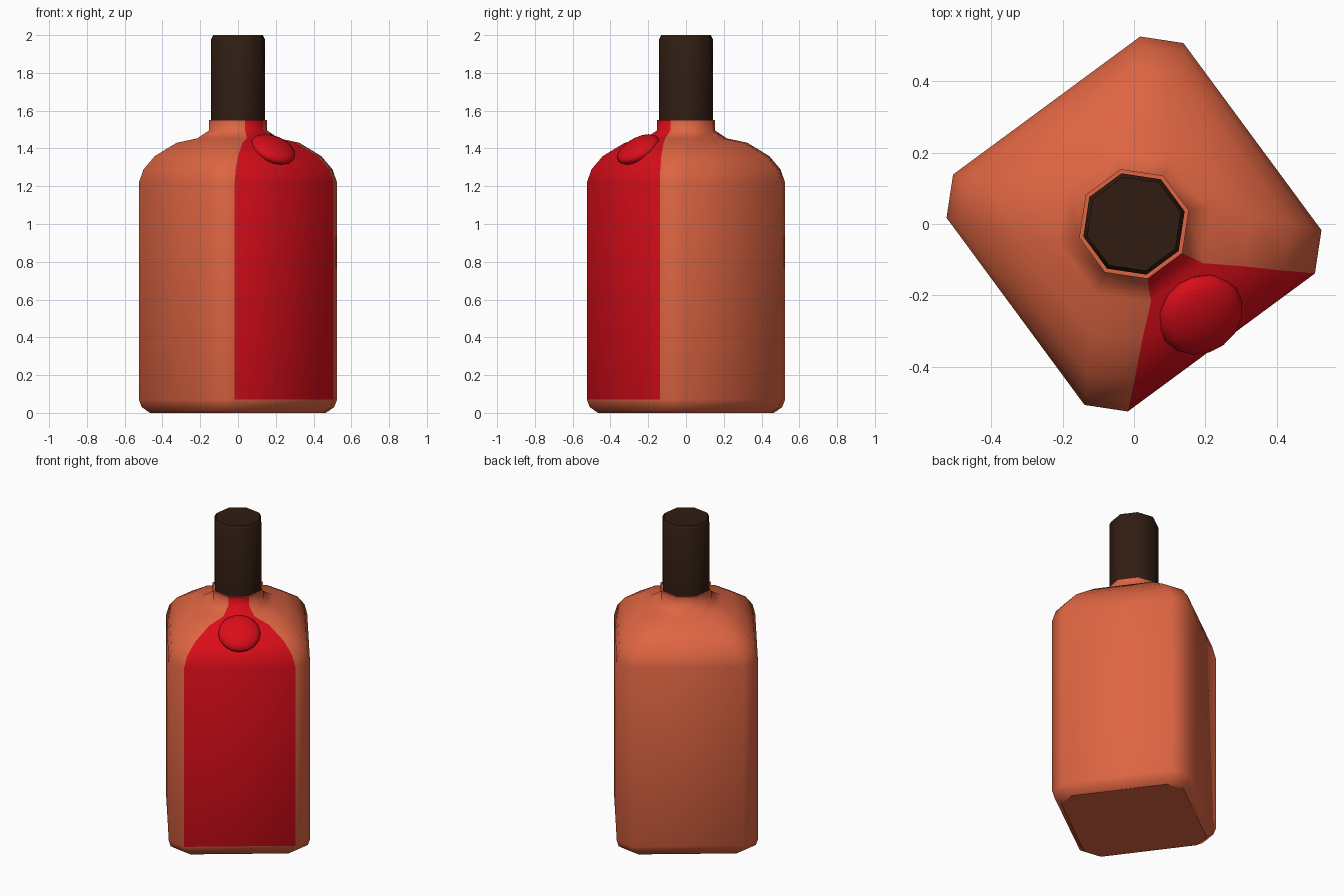
import bpy, bmesh
from math import radians, cos, sin
from mathutils import Matrix, Vector

if "Cube" in bpy.data.objects:
    bpy.data.objects.remove(bpy.data.objects["Cube"])

TURN = radians(-53.6)  # direction the label faces


def material(name, rgb):
    m = bpy.data.materials.new(name)
    m.diffuse_color = (*rgb, 1)
    m.use_nodes = True
    m.node_tree.nodes["Principled BSDF"].inputs["Base Color"].default_value = m.diffuse_color
    return m


def loft(name, rings, mats, label_from=None):
    """Stack chamfered-square rings (radius, half chamfer angle, z)."""
    bm = bmesh.new()
    loops = []
    for r, half, z in rings:
        angles = [TURN + radians(45 + 90 * k + s * half) for k in range(4) for s in (-1, 1)]
        loops.append([bm.verts.new((r * cos(a), r * sin(a), z)) for a in angles])
    for j, (a, b) in enumerate(zip(loops, loops[1:])):
        for i in range(8):
            n = (i + 1) % 8
            f = bm.faces.new((a[i], a[n], b[n], b[i]))
            f.smooth = True
            # the side between the last and first vertex carries the label
            if label_from is not None and i == 7 and j >= label_from:
                f.material_index = 1
    bm.faces.new(loops[0][::-1])
    bm.faces.new(loops[-1])
    me = bpy.data.meshes.new(name)
    bm.to_mesh(me)
    bm.free()
    for m in mats:
        me.materials.append(m)
    ob = bpy.data.objects.new(name, me)
    bpy.context.collection.objects.link(ob)
    return ob


clay = material("clay", (0.73, 0.13, 0.055))
red = material("red", (0.70, 0.004, 0.01))
dark = material("dark_brown", (0.03, 0.012, 0.006))

# Bottle body with shoulder, neck and red front panel
loft("bottle_body", [
    (0.465, 7.0, 0.0), (0.51, 6.8, 0.03), (0.525, 6.7, 0.07),
    (0.525, 6.7, 1.22), (0.50, 7.2, 1.29), (0.44, 8.7, 1.36),
    (0.325, 12.7, 1.43), (0.222, 21, 1.453), (0.158, 22.5, 1.495),
    (0.158, 22.5, 1.55)], [clay, red], label_from=2)

# Stopper
loft("stopper", [(0.146, 22.5, 1.54), (0.146, 22.5, 1.98), (0.135, 22.5, 2.0)], [dark])

# Flattened round seal lying on the shoulder
out = Vector((cos(TURN), sin(TURN), 0))
normal = out * sin(radians(34)) + Vector((0, 0, cos(radians(34))))
bpy.ops.mesh.primitive_uv_sphere_add(segments=16, ring_count=10, radius=1)
seal = bpy.context.object
seal.name = "shoulder_seal"
seal.data.transform(Matrix.Translation(out * 0.315 + Vector((0, 0, 1.395)))
                    @ normal.to_track_quat('Z', 'Y').to_matrix().to_4x4()
                    @ Matrix.Diagonal((0.124, 0.124, 0.05, 1)))
seal.data.materials.append(red)
bpy.ops.object.shade_smooth()
